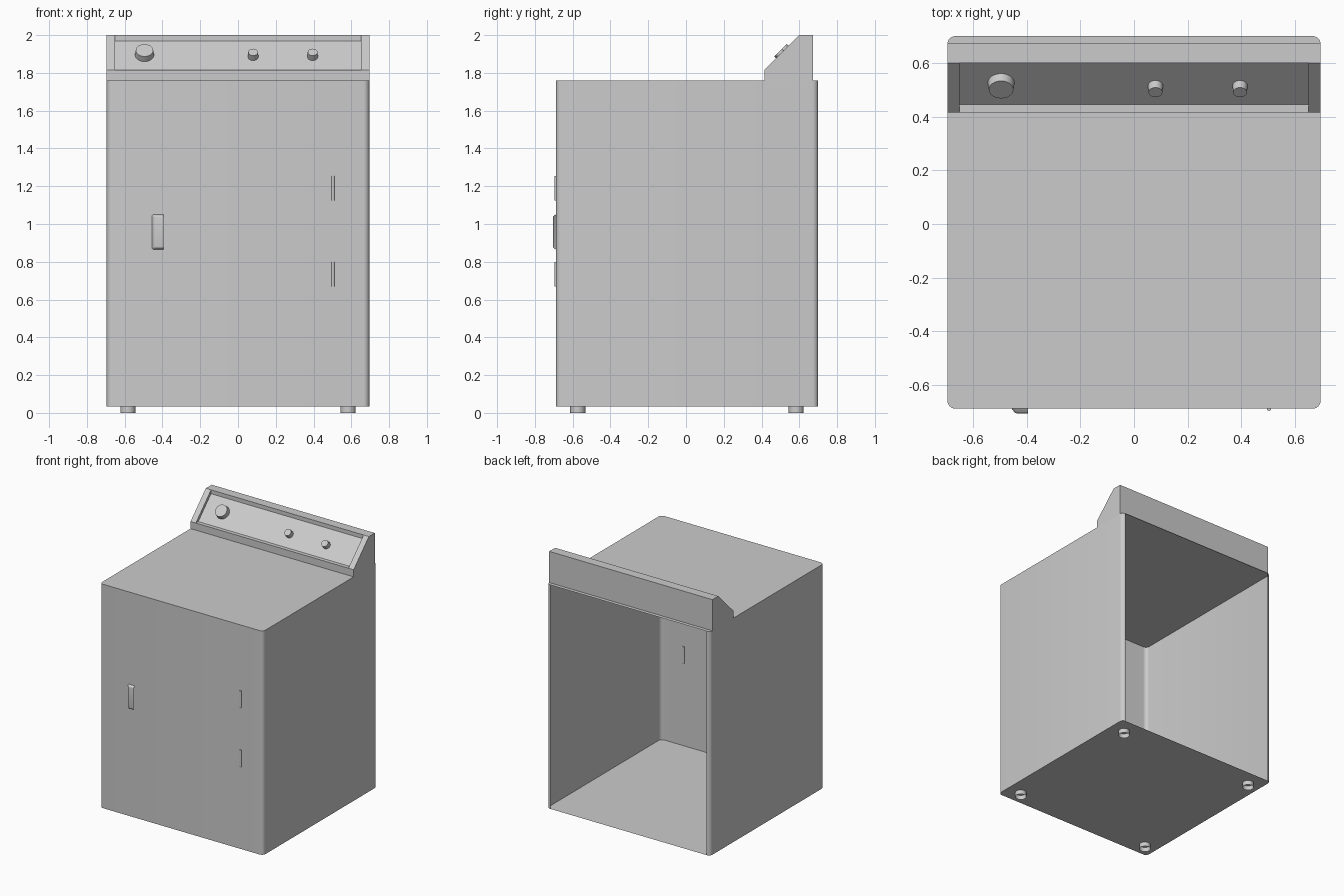
import bpy, bmesh, math
from mathutils import Matrix, Vector

if "Cube" in bpy.data.objects:
    bpy.data.objects.remove(bpy.data.objects["Cube"])

W = 0.695                  # half width
Y0, Y1 = -0.688, 0.70      # body front and back
Z0, Z1 = 0.035, 1.76       # body bottom and top


def finish(name, bm, smooth=True):
    mesh = bpy.data.meshes.new(name)
    bm.normal_update()
    bm.to_mesh(mesh)
    bm.free()
    ob = bpy.data.objects.new(name, mesh)
    bpy.context.collection.objects.link(ob)
    if smooth:
        bpy.ops.object.select_all(action='DESELECT')
        bpy.context.view_layer.objects.active = ob
        ob.select_set(True)
        bpy.ops.object.shade_smooth_by_angle(angle=math.radians(35))
    return ob


def cylinder(name, r1, r2, h, loc, caps=True, segs=24, rot=Matrix()):
    """Cylinder or cone standing on loc along the rotated z axis."""
    bm = bmesh.new()
    bmesh.ops.create_cone(bm, cap_ends=caps, segments=segs, radius1=r1, radius2=r2, depth=h)
    bmesh.ops.transform(bm, verts=bm.verts, matrix=Matrix.Translation(loc) @ rot
                        @ Matrix.Translation((0, 0, h / 2)))
    return finish(name, bm)


# Cabinet: thin rounded shell, open at the back
r, n = 0.03, 6
outline = []
for cx, cy, a0 in ((W - r, Y1 - r, 0), (-W + r, Y1 - r, 90),
                   (-W + r, Y0 + r, 180), (W - r, Y0 + r, 270)):
    for i in range(n + 1):
        a = math.radians(a0 + 90 * i / n)
        outline.append((cx + r * math.cos(a), cy + r * math.sin(a)))
bm = bmesh.new()
low = [bm.verts.new((x, y, Z0)) for x, y in outline]
high = [bm.verts.new((x, y, Z1)) for x, y in outline]
bm.faces.new(low[::-1])
bm.faces.new(high)
for i in range(len(low)):
    if i != n:             # flat back panel is left out
        j = (i + 1) % len(low)
        bm.faces.new((low[i], low[j], high[j], high[i]))
finish("cabinet_shell", bm)

# Control console: sloped housing with a recessed panel between the ends
outer = [(0.415, Z1), (0.415, 1.815), (0.60, 2.0), (0.672, 2.0), (0.672, Z1)]
inner = [(0.415, 1.815), (0.445, 1.815), (0.60, 1.97), (0.60, 2.0)]
E = 0.65
bm = bmesh.new()


def strip(points, xa, xb):
    for (ya, za), (yb, zb) in zip(points, points[1:]):
        bm.faces.new([bm.verts.new(p) for p in
                      ((xa, ya, za), (xb, ya, za), (xb, yb, zb), (xa, yb, zb))])


strip(outer[:2], -W, W)
strip(outer[2:], -W, W)
strip(inner, -E, E)
for xa, xb in ((-W, -E), (E, W)):
    strip(outer[1:3], xa, xb)
for s in (-1, 1):
    bm.faces.new([bm.verts.new((s * W, y, z)) for y, z in outer[::-s]])
    bm.faces.new([bm.verts.new((s * E, y, z)) for y, z in inner[::-s]])
bmesh.ops.remove_doubles(bm, verts=bm.verts, dist=1e-5)
finish("control_console", bm, smooth=False)

# Knobs standing square to the sloped panel
tilt = Matrix.Rotation(math.radians(45), 4, 'X')
for name, x, z, rad in (("timer_knob", -0.495, 1.895, 0.05),
                        ("left_small_knob", 0.08, 1.885, 0.028),
                        ("right_small_knob", 0.395, 1.885, 0.028)):
    cylinder(name, rad, rad * 0.92, 0.035, Vector((x, z - 1.37, z)), rot=tilt)

# Door hinges: barrels half sunk in the front
for name, z in (("lower_hinge", 0.67), ("upper_hinge", 1.125)):
    cylinder(name, 0.008, 0.008, 0.13, Vector((0.503, Y0, z)), segs=16)

# Door handle: tapered cup, open toward the door centre
bm = bmesh.new()
base = [(-0.395, 0.865), (-0.455, 0.865), (-0.455, 1.05), (-0.395, 1.05)]
face = [(-0.395, 0.874), (-0.443, 0.874), (-0.443, 1.041), (-0.395, 1.041)]
b = [bm.verts.new((x, Y0, z)) for x, z in base]
f = [bm.verts.new((x, -0.705, z)) for x, z in face]
bm.faces.new(f[::-1])
for i in range(3):
    bm.faces.new((b[i], f[i], f[i + 1], b[i + 1]))
bmesh.ops.recalc_face_normals(bm, faces=bm.faces)
edges = [e for e in bm.edges if len(e.link_faces) == 2]
bmesh.ops.bevel(bm, geom=edges, offset=0.007, segments=3, profile=0.5, affect='EDGES')
finish("door_handle", bm)

# Feet: open tubes under the corners
for fx, sx in (("left", -1), ("right", 1)):
    for fy, y in (("front", -0.573), ("back", 0.583)):
        cylinder(f"{fy}_{fx}_foot", 0.04, 0.04, Z0, Vector((sx * 0.583, y, 0)), caps=False)
